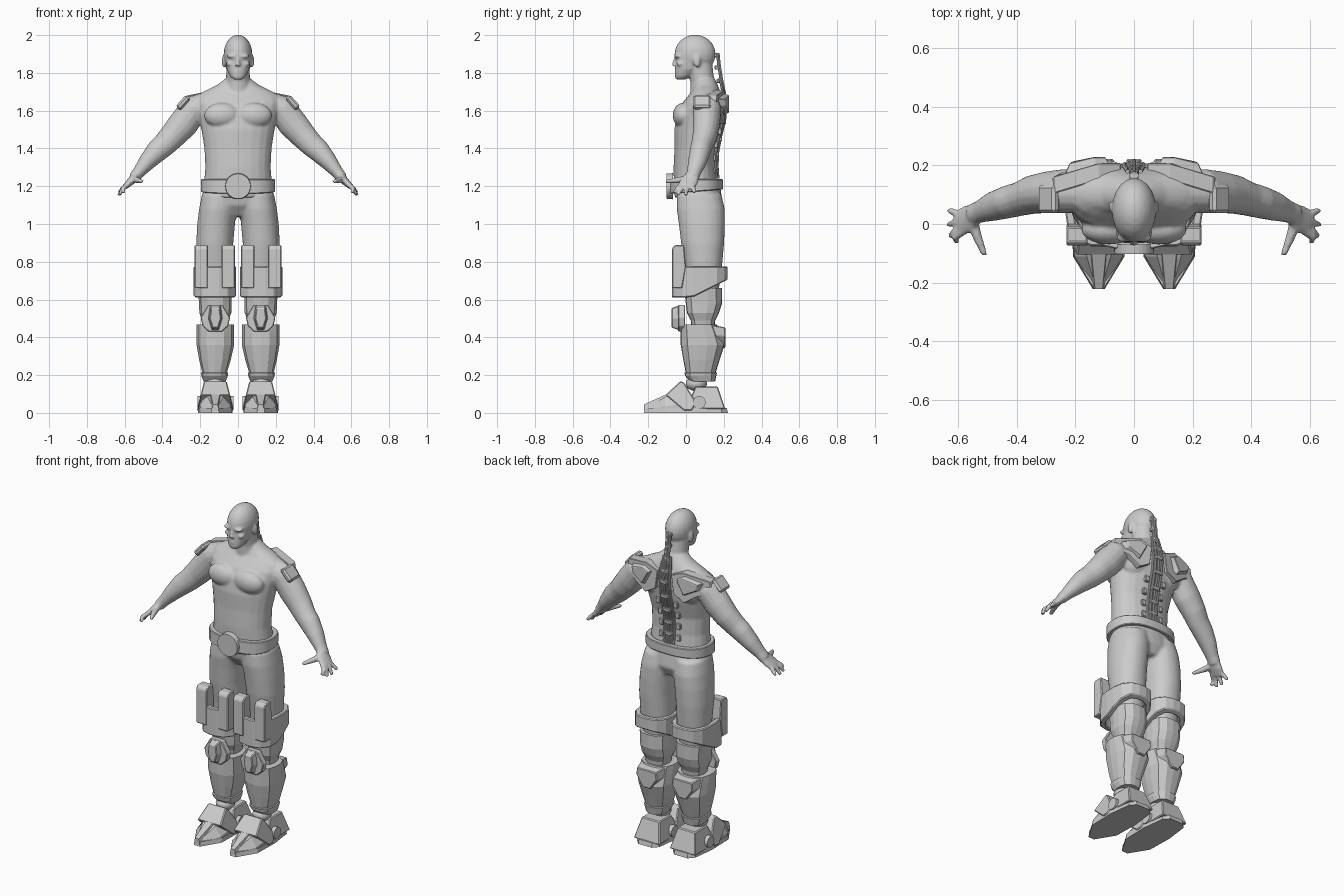
import bpy, bmesh, math
from mathutils import Vector, Matrix

Y = Vector((0, 1, 0))


def skin(bm, rings, loop=False):
    rows = [[bm.verts.new(p) for p in r] for r in rings]
    n = len(rows[0])
    for a, b in zip(rows, rows[1:] + rows[:1] if loop else rows[1:]):
        for i in range(n):
            bm.faces.new((a[i], a[(i + 1) % n], b[(i + 1) % n], b[i]))
    if not loop:
        bm.faces.new(rows[0])
        bm.faces.new(rows[-1])
    return [v for r in rows for v in r]


def oval(c, u, v, n, p):
    out = []
    for i in range(n):
        a = 2 * math.pi * (i + 0.5) / n
        ca, sa = math.cos(a), math.sin(a)
        k = (abs(ca) ** p + abs(sa) ** p) ** (-1 / p)
        out.append(Vector(c) + u * ca * k + v * sa * k)
    return out


def stack(bm, pts, n=24, p=2.2, s=1):
    """Horizontal rings: (z, cx, cy, rx, ry)."""
    skin(bm, [oval((s * x, y, z), Vector((rx, 0, 0)), Y * ry, n, p) for z, x, y, rx, ry in pts])


def limb(bm, pts, s=1, n=16):
    """Tube along a path: (x, y, z, r across, r along y)."""
    cs = [Vector((s * q[0], q[1], q[2])) for q in pts]
    rings = []
    for i, q in enumerate(pts):
        t = (cs[min(i + 1, len(cs) - 1)] - cs[max(i - 1, 0)]).normalized()
        v = (Y - t * Y.dot(t)).normalized()
        rings.append(oval(cs[i], v.cross(t) * q[3], v * q[4], n, 2))
    skin(bm, rings)


def blob(bm, c, r):
    bmesh.ops.create_uvsphere(bm, u_segments=20, v_segments=12, radius=1,
                              matrix=Matrix.Translation(c) @ Matrix.Diagonal((*r, 1)))


def prism(bm, pts, axis, a, b, scale=1):
    """Extrude a 2D outline along an axis, scaling the far end."""
    m = [sum(q[i] for q in pts) / len(pts) for i in (0, 1)]

    def at(q, d, k):
        w = [m[i] + (q[i] - m[i]) * k for i in (0, 1)]
        w.insert("xyz".index(axis), d)
        return Vector(w)
    return skin(bm, [[at(q, a, 1) for q in pts], [at(q, b, scale) for q in pts]])


def band(bm, cx, cy, rx, ry, top, bottom, t, n=16, p=3):
    """Closed shell; top and bottom are heights as functions of y."""
    def edge(f, d):
        ring = oval((cx, cy, 0), Vector((rx - d, 0, 0)), Y * (ry - d), n, p)
        return [Vector((q.x, q.y, f(q.y))) for q in ring]
    skin(bm, [edge(bottom, 0), edge(top, 0), edge(top, t), edge(bottom, t)], loop=True)


def box(bm, c, size, tilt=0):
    bmesh.ops.create_cube(bm, size=1, matrix=Matrix.Translation(c) @ Matrix.Rotation(tilt, 4, 'Y')
                          @ Matrix.Diagonal((*size, 1)))


def finish(bm, name, mirror=False, voxel=0, bevel=0, smooth=False):
    bmesh.ops.recalc_face_normals(bm, faces=bm.faces)
    me = bpy.data.meshes.new(name)
    bm.to_mesh(me)
    bm.free()
    ob = bpy.data.objects.new(name, me)
    bpy.context.collection.objects.link(ob)
    if smooth:
        bpy.ops.object.select_all(action='DESELECT')
        ob.select_set(True)
        bpy.context.view_layer.objects.active = ob
        bpy.ops.object.shade_smooth_by_angle(angle=math.radians(35))
    if bevel:
        m = ob.modifiers.new("bevel", 'BEVEL')
        m.width, m.segments = bevel, 1
    if mirror:
        ob.modifiers.new("mirror", 'MIRROR').use_mirror_merge = False
    if voxel:
        m = ob.modifiers.new("fuse", 'REMESH')
        m.mode, m.voxel_size, m.use_smooth_shade = 'VOXEL', voxel, True
        m = ob.modifiers.new("soften", 'SMOOTH')
        m.factor, m.iterations = 0.5, 5


# Bare upper body: torso, neck, head, arms and hands fused together
bm = bmesh.new()
stack(bm, [(1.14, 0, .055, .17, .115), (1.22, 0, .05, .18, .115), (1.30, 0, .045, .173, .111),
           (1.40, 0, .047, .178, .108), (1.50, 0, .06, .194, .122), (1.58, 0, .073, .212, .122),
           (1.64, 0, .088, .225, .108), (1.68, 0, .1, .215, .088), (1.705, 0, .105, .175, .075),
           (1.735, 0, .105, .112, .064), (1.77, 0, .1, .066, .052)])
limb(bm, [(0, .092, 1.66, .075, .07), (0, .086, 1.76, .064, .064), (0, .07, 1.86, .062, .068)])
blob(bm, (0, .048, 1.9), (.076, .109, .102))
stack(bm, [(1.765, 0, -.028, .024, .026), (1.782, 0, -.015, .042, .044), (1.82, 0, .01, .06, .068),
           (1.86, 0, .02, .066, .075), (1.90, 0, .03, .07, .092)])
limb(bm, [(0, -.05, 1.885, .008, .01), (0, -.061, 1.855, .009, .011), (0, -.064, 1.838, .016, .014)])
for z in (1.802, 1.812):
    blob(bm, (0, -.05, z), (.022, .011, .006))
blob(bm, (0, -.042, 1.778), (.02, .016, .013))
for s in (1, -1):
    blob(bm, (s * .03, -.047, 1.888), (.032, .016, .009))
    blob(bm, (s * .043, -.03, 1.848), (.02, .022, .014))
    blob(bm, (s * .076, .058, 1.862), (.01, .02, .034))
    blob(bm, (s * .085, -.018, 1.575), (.095, .052, .066))
    blob(bm, (s * .11, .135, 1.6), (.1, .06, .1))
    limb(bm, [(.15, .11, 1.635, .07, .07), (.235, .112, 1.603, .08, .076), (.29, .108, 1.53, .08, .072),
              (.345, .1, 1.468, .071, .066), (.39, .085, 1.42, .064, .058), (.43, .075, 1.385, .06, .056),
              (.48, .06, 1.33, .047, .05), (.525, .042, 1.275, .033, .038), (.55, .033, 1.245, .03, .036)], s)
    limb(bm, [(.535, .038, 1.262, .026, .034), (.565, .018, 1.228, .021, .048), (.597, .0, 1.198, .015, .046)], s)
    for y0, tip in ((.033, (.632, .046, 1.165)), (.012, (.632, -.002, 1.152)),
                    (-.01, (.627, -.042, 1.155)), (-.03, (.603, -.062, 1.165))):
        limb(bm, [(.58, y0 * .8, 1.212, .014, .014), (.61, (y0 + tip[1]) / 2, 1.188, .013, .013),
                  (*tip, .0095, .0095)], s, 10)
    limb(bm, [(.55, .02, 1.24, .019, .019), (.535, -.04, 1.232, .017, .017), (.508, -.107, 1.225, .01, .01)], s, 10)
finish(bm, "upper_body", voxel=.0065)

# Trousers: hips and thighs
bm = bmesh.new()
stack(bm, [(1.04, 0, .085, .09, .08), (1.1, 0, .077, .185, .118), (1.2, 0, .06, .182, .122)])
for s in (1, -1):
    stack(bm, [(1.16, .095, .07, .095, .117), (1.08, .106, .078, .1, .127), (1.0, .116, .084, .1, .122),
               (.9, .123, .088, .098, .114), (.78, .122, .093, .094, .098), (.62, .12, .09, .08, .08)], s=s)
finish(bm, "trousers", voxel=.009)

# Belt and round buckle
bm = bmesh.new()
band(bm, 0, .054, .197, .141, lambda y: 1.238, lambda y: 1.16 + .08 * (y + .09), .03, 28, 2.5)
finish(bm, "belt", bevel=.004, smooth=True)
bm = bmesh.new()
disc = [(.069 * math.cos(i * math.pi / 14), 1.2 + .069 * math.sin(i * math.pi / 14)) for i in range(28)]
prism(bm, disc, 'y', -.07, -.102, .96)
finish(bm, "buckle")

# Thigh guard with two raised front plates
bm = bmesh.new()
band(bm, .122, .073, .113, .148, lambda y: .775, lambda y: .61 + .5 * max(0, y - .03), .03)
finish(bm, "thigh_guard", mirror=True, bevel=.005)
bm = bmesh.new()
for x in (.051, .194):
    prism(bm, [(-.074, .66), (-.074, .87), (-.06, .888), (-.01, .888), (.0, .77), (-.02, .66)],
          'x', x - .035, x + .036)
finish(bm, "thigh_plate", mirror=True, bevel=.005)

# Knee sleeve and knee cap
bm = bmesh.new()
stack(bm, [(.66, .122, .09, .09, .1), (.58, .12, .095, .087, .096), (.53, .12, .09, .085, .085),
           (.49, .12, .09, .07, .065), (.44, .12, .09, .06, .06)], 14, 2.8)
finish(bm, "knee_sleeve", mirror=True)
bm = bmesh.new()
prism(bm, [(.082, .572), (.158, .572), (.198, .505), (.188, .46), (.155, .43), (.085, .43), (.052, .46), (.042, .505)],
      'y', -.005, -.042)
prism(bm, [(.09, .572), (.15, .572), (.16, .5), (.14, .435), (.1, .435), (.08, .5)], 'y', -.03, -.076, .75)
finish(bm, "knee_cap", mirror=True, bevel=.004)

# Shin armour, calf plate and ankle
bm = bmesh.new()
stack(bm, [(.468, .12, .068, .1, .096), (.42, .12, .078, .1, .106), (.36, .12, .088, .1, .116),
           (.28, .122, .082, .084, .096), (.215, .124, .078, .066, .08), (.212, .124, .078, .072, .086),
           (.195, .124, .078, .07, .082), (.165, .124, .088, .058, .066)], 14, 2.8)
finish(bm, "shin_guard", mirror=True)
bm = bmesh.new()
prism(bm, [(.04, .465), (.2, .465), (.205, .41), (.15, .33), (.09, .33), (.035, .41)], 'y', .14, .208, .8)
finish(bm, "calf_plate", mirror=True, bevel=.004)
bm = bmesh.new()
blob(bm, (.123, .055, .155), (.052, .056, .04))
finish(bm, "ankle", mirror=True, smooth=True)

# Foot: sole, split toe, heel, instep strap and ankle hub
bm = bmesh.new()
prism(bm, [(.1, -.222), (.14, -.222), (.208, -.11), (.212, .05), (.195, .19), (.165, .222),
           (.075, .222), (.045, .19), (.028, .05), (.032, -.11)], 'z', 0, .026, .97)
finish(bm, "sole", mirror=True)
bm = bmesh.new()


def section(y, w, h, k):
    return [Vector((.12 + x, y, z)) for x, z in ((-w, .01), (w, .01), (w, h * .4), (w * k, h), (-w * k, h), (-w, h * .4))]


skin(bm, [section(-.2, .025, .035, .6), section(-.11, .082, .085, .5), section(-.02, .085, .13, .55)])
skin(bm, [section(-.222, .018, .045, .7), section(-.1, .035, .1, .7), section(-.02, .04, .145, .7)])
finish(bm, "toe", mirror=True)
bm = bmesh.new()
for pts, w in (([(.0, .02), (.208, .02), (.168, .14), (.05, .14)], .086),
               ([(-.108, .095), (-.03, .168), (-.01, .16), (.055, .055), (.03, .012), (-.01, .012)], .097)):
    for v in prism(bm, pts, 'x', .12 - w, .12 + w):
        v.co.x = .12 + (v.co.x - .12) * (1 - 2.6 * max(0, v.co.z - .02))
finish(bm, "heel_and_strap", mirror=True, bevel=.005)
bm = bmesh.new()
prism(bm, [(.07 + .034 * math.cos(i * math.pi / 8), .055 + .034 * math.sin(i * math.pi / 8)) for i in range(16)],
      'x', .025, .215)
finish(bm, "ankle_hub", mirror=True)

# Shoulder pads and shoulder-blade plates
bm = bmesh.new()
box(bm, (.29, .085, 1.643), (.085, .095, .034), math.radians(48))
finish(bm, "shoulder_pad", mirror=True, bevel=.01)
bm = bmesh.new()
plate = prism(bm, [(.045, 1.68), (.12, 1.71), (.27, 1.68), (.285, 1.62), (.2, 1.58), (.13, 1.53), (.06, 1.57)],
              'y', .15, .208)
plate += prism(bm, [(.075, 1.67), (.13, 1.695), (.24, 1.665), (.225, 1.62), (.13, 1.57)], 'y', .19, .228, .75)
for v in plate:
    v.co.y -= .5 * max(0, v.co.x - .18)
finish(bm, "shoulder_blade_plate", mirror=True, bevel=.003)

# Spinal cables, vertebra clamps and side ports
spine = [(.165, 1.905), (.172, 1.84), (.183, 1.77), (.198, 1.7), (.208, 1.64), (.2, 1.55),
         (.178, 1.46), (.163, 1.38), (.16, 1.31), (.165, 1.24)]
bm = bmesh.new()
for x, d in ((0, .006), (-.016, 0), (.016, 0), (-.032, -.004), (.032, -.004)):
    path = spine if abs(x) < .03 else spine[2:]
    limb(bm, [(x * (.7 if z > 1.75 else 1), y + d, z, .007, .007) for y, z in path], n=8)
finish(bm, "spine_cables", smooth=True)
bm = bmesh.new()
for y, z in spine:
    box(bm, (0, y - .004, z - .012), (.03 if z > 1.75 else .05, .034, .022))
for s in (1, -1):
    for z, y in ((1.49, .178), (1.42, .158), (1.35, .15), (1.28, .15)):
        box(bm, (s * .058, y, z), (.028, .02, .036))
finish(bm, "spine_clamps", bevel=.004)
